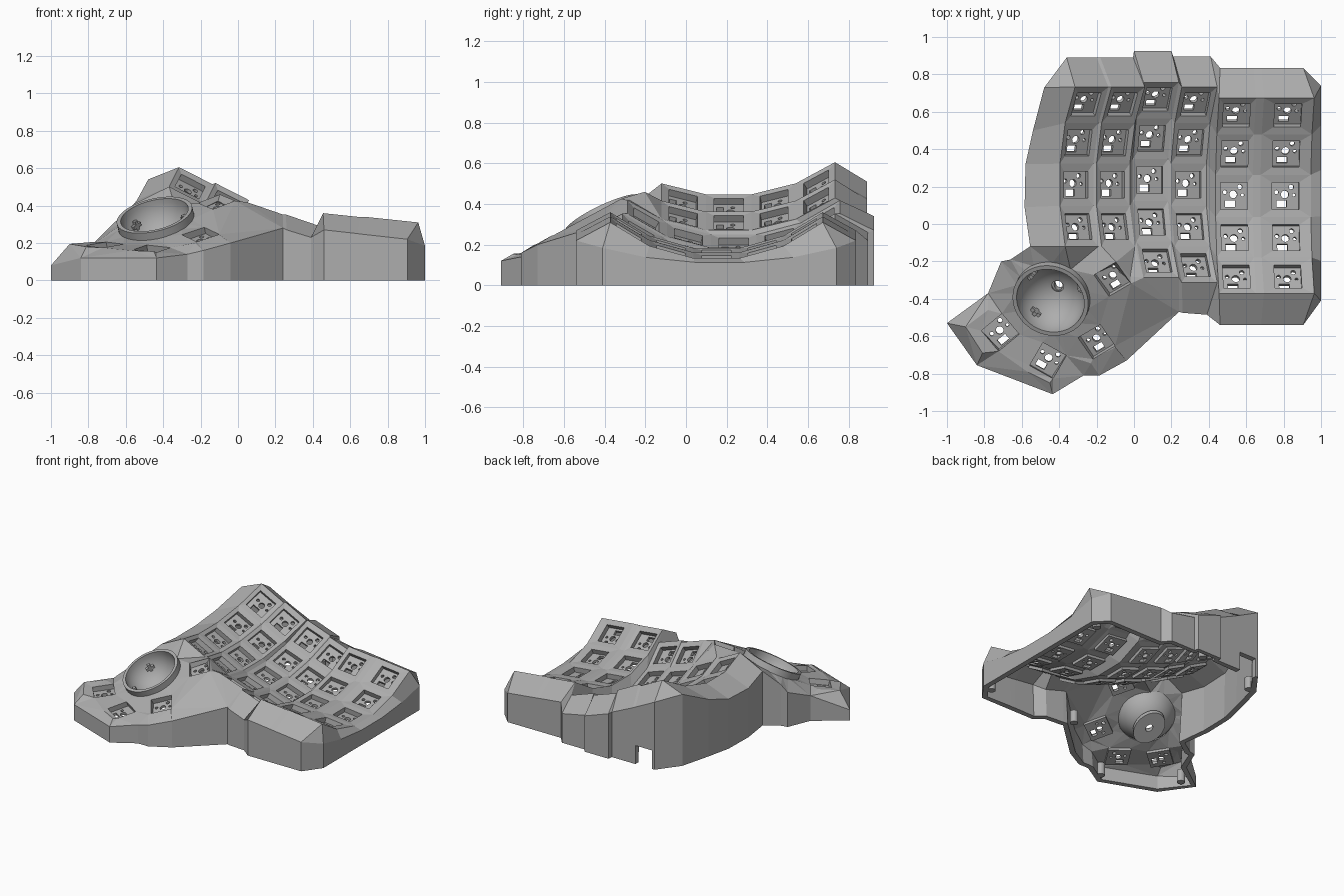
import bpy, bmesh
from math import sin, cos, pi, radians
from mathutils import Vector, Matrix
from mathutils.geometry import delaunay_2d_cdt

if "Cube" in bpy.data.objects:
    bpy.data.objects.remove(bpy.data.objects["Cube"])

grey = bpy.data.materials.new("case_grey")
grey.use_nodes = True
grey.diffuse_color = (0.42, 0.42, 0.42, 1)
grey.node_tree.nodes["Principled BSDF"].inputs["Base Color"].default_value = (0.42, 0.42, 0.42, 1)

RADIUS, STEP, HOLE, WALL = 0.83, radians(15.6), 0.072, 0.04
# key columns: centre x, y, z, tilt, half width, first row
COLUMNS = [(-.31, .21, .395, 27, .1, -1), (-.115, .21, .31, 27, .1, -1),
           (.085, .235, .21, 19, .1, -2), (.29, .21, .145, 19, .1, -2),
           (.535, .15, .165, 6, .1, -2), (.81, .15, .14, 6, .135, -2)]


def make_object(name, bm, matrix=None):
    mesh = bpy.data.meshes.new(name)
    bm.to_mesh(mesh)
    bm.free()
    mesh.materials.append(grey)
    return place(name, mesh, matrix)


def place(name, mesh, matrix=None):
    ob = bpy.data.objects.new(name, mesh)
    bpy.context.collection.objects.link(ob)
    if matrix:
        ob.matrix_world = matrix
    return ob


def inside(p, poly):
    hit = False
    for a, b in zip(poly, poly[1:] + poly[:1]):
        if (a.y > p.y) != (b.y > p.y) and p.x < (b.x - a.x) * (p.y - a.y) / (b.y - a.y) + a.x:
            hit = not hit
    return hit


def sheet(outer, holes, extra=()):
    """Triangles filling an outline around its holes."""
    pts, edges = [], []
    for loop in [outer] + holes:
        s, n = len(pts), len(loop)
        pts += loop
        edges += [(s + i, s + (i + 1) % n) for i in range(n)]
    pts += list(extra)
    verts, _, faces = delaunay_2d_cdt([p.xy for p in pts], edges, [], 0, 1e-5)[:3]
    tris = []
    for f in faces:
        mid = sum((verts[i] for i in f), Vector((0, 0))) / len(f)
        if inside(mid, outer) and not any(inside(mid, h) for h in holes):
            tris.append([min(pts, key=lambda p: (p.xy - verts[i]).length) for i in f])
    return tris


class Skin:
    """Mesh builder that shares matching corners."""
    def __init__(self):
        self.bm, self.cache = bmesh.new(), {}

    def face(self, *points):
        vs = []
        for p in points:
            key = tuple(round(c, 4) for c in p)
            if key not in self.cache:
                self.cache[key] = self.bm.verts.new(p)
            if self.cache[key] not in vs:
                vs.append(self.cache[key])
        if len(vs) > 2 and not self.bm.faces.get(vs):
            self.bm.faces.new(vs)


def frame(c):
    a = radians(COLUMNS[c][3])
    return Vector((cos(a), 0, -sin(a))), Vector((sin(a), 0, cos(a)))


def point(c, u, k):
    xd, n = frame(c)
    t = k * STEP
    return (Vector(COLUMNS[c][:3]) + xd * u + Vector((0, RADIUS * sin(t), 0))
            + n * RADIUS * (1 - cos(t)))


def edge(c, side, k):
    return point(c, side * COLUMNS[c][4], k)


def pose(origin, x, z):
    z = z.normalized()
    y = z.cross(x).normalized()
    m = Matrix((y.cross(z), y, z)).transposed().to_4x4()
    m.translation = origin
    return m


def square(m, h=HOLE):
    return [m @ Vector((sx * h, sy * h, 0)) for sx, sy in ((-1, -1), (1, -1), (1, 1), (-1, 1))]


skin = Skin()
keys = []

# curved key columns with square openings, and the strips joining them
for c, col in enumerate(COLUMNS):
    xd, n = frame(c)
    for r in range(col[5], 3):
        m = pose(point(c, 0, r), xd, n * cos(r * STEP) - Vector((0, sin(r * STEP), 0)))
        keys.append(m)
        rim = [edge(c, s, r + d) for s, d in ((-1, -.5), (1, -.5), (1, .5), (-1, .5))]
        hole = square(m)
        for i in range(4):
            j = (i + 1) % 4
            skin.face(rim[i], rim[j], hole[j], hole[i])
        if c < 5:
            skin.face(edge(c, 1, r - .5), edge(c + 1, -1, r - .5),
                      edge(c + 1, -1, r + .5), edge(c, 1, r + .5))
skin.face(edge(2, -1, -2.5), edge(2, -1, -1.5), edge(1, 1, -1.5))

# perimeter: inner edge, outer x, y, top height, bottom height
F, B = -2.5, 2.5
ring = [(edge(0, -1, k), x, y, z, 0) for k, x, y, z in
        ((-1.5, -.555, -.12, .41), (-.5, -.585, .09, .37), (.5, -.58, .32, .375),
         (1.5, -.54, .5, .43), (B, -.48, .73, .54))]
ring += [(edge(c, s, B), x, y, z, b) for c, s, x, y, z, b in
         ((0, -1, -.36, .89, .51, 0), (0, -1, -.34, .89, .5, 0), (0, -1, -.34, .89, .5, .14),
          (0, 1, -.2, .89, .43, .14), (0, 1, -.2, .89, .43, 0), (1, -1, -.18, .89, .42, 0),
          (1, 1, -.005, .89, .34, 0), (2, -1, 0, .925, .34, 0), (2, 1, .2, .925, .27, 0),
          (3, -1, .21, .895, .26, 0), (3, 1, .41, .895, .22, 0), (4, -1, .46, .835, .27, 0),
          (4, 1, .64, .835, .25, 0), (5, -1, .68, .835, .245, 0), (5, 1, .905, .835, .22, 0))]
for k in (B, 1.5, .5, -.5, -1.5, F):
    p = edge(5, 1, k)
    ring.append((p, 1, max(-.445, min(.745, p.y * 1.1)), p.z * .4 + .06, 0))
ring += [(edge(c, s, F), x, y, z, 0) for c, s, x, y, z in
         ((5, 1, .905, -.54, .22), (5, -1, .68, -.54, .245), (4, 1, .64, -.54, .25),
          (4, -1, .46, -.54, .27), (3, 1, .39, -.485, .23), (3, -1, .26, -.475, .27),
          (2, 1, .24, -.47, .28))]
corner = Vector(ring[-1][1:4])
thumb = [Vector(p) for p in
         ((-.04, -.73, .2), (-.185, -.81, .16), (-.27, -.81, .14), (-.435, -.91, .12),
          (-.84, -.755, .12), (-1, -.53, .08), (-.78, -.37, .19), (-.71, -.2, .26),
          (-.66, -.19, .31))]
ring += [(None, *p, 0) for p in thumb]
for a, b in zip(ring, ring[1:] + ring[:1]):
    ta, tb = Vector(a[1:4]), Vector(b[1:4])
    if a[0] and b[0]:
        skin.face(a[0], b[0], tb, ta)
    if (ta - tb).length > 1e-4:
        skin.face(ta, tb, Vector((b[1], b[2], b[4])), Vector((a[1], a[2], a[4])))

# thumb cluster: four tilted key openings around the ball cup
thumb_keys = [pose(Vector(o), Vector((cos(radians(t)), sin(radians(t)), 0)), Vector(n))
              for o, t, n in (((-.115, -.295, .42), 35, (-.15, -.4, 1)),
                              ((-.2, -.63, .245), 35, (-.1, -.4, 1)),
                              ((-.46, -.73, .17), -30, (0, -.2, 1)),
                              ((-.715, -.58, .19), 40, (-.05, -.15, 1)))]
keys += thumb_keys
cup = pose(Vector((-.447, -.41, .35)), Vector((1, 0, 0)), Vector((-.24, -.48, 1)))
cup_hole = [cup @ Vector((.2 * cos(i * pi / 12), .2 * sin(i * pi / 12), -.045)) for i in range(24)]
outline = [corner] + thumb + [Vector(ring[0][1:4])]
outline += [edge(c, s, -1.5) for c in (0, 1) for s in (-1, 1)]
outline += [edge(2, -1, F), edge(2, 1, F)]
ridges = [Vector(p) for p in
          ((-.9, -.55, .195), (-.81, -.69, .18), (-.78, -.46, .205), (-.45, -.85, .155),
           (-.57, -.79, .16), (-.1, -.66, .245), (-.23, -.745, .2), (-.02, -.28, .42))]
for tri in sheet(outline, [square(m) for m in thumb_keys] + [cup_hole], ridges):
    skin.face(*tri)

bmesh.ops.recalc_face_normals(skin.bm, faces=skin.bm.faces)
if sum(f.normal.z * f.calc_area() for f in skin.bm.faces) < 0:
    bmesh.ops.reverse_faces(skin.bm, faces=skin.bm.faces)
shell = make_object("case_shell", skin.bm)
solid = shell.modifiers.new("wall_thickness", "SOLIDIFY")
solid.thickness, solid.offset = WALL, -1


# switch sockets: pierced plates under every opening
def circle(x, y, r):
    return [Vector((x + r * cos(i * pi / 6), y + r * sin(i * pi / 6), 0)) for i in range(12)]


pins = [circle(0, .008, .021), circle(-.045, .02, .011), circle(.035, .048, .013),
        circle(.05, .005, .009),
        [Vector((x, y, 0)) for x, y in ((-.045, -.06), (.01, -.06), (.01, -.025), (-.045, -.025))]]
socket = Skin()
for tri in sheet(square(Matrix(), .08), pins):
    socket.face(*tri)
bmesh.ops.recalc_face_normals(socket.bm, faces=socket.bm.faces)
top = bmesh.ops.extrude_face_region(socket.bm, geom=socket.bm.faces[:])
bmesh.ops.translate(socket.bm, vec=(0, 0, -.02),
                    verts=[v for v in top["geom"] if isinstance(v, bmesh.types.BMVert)])
bmesh.ops.recalc_face_normals(socket.bm, faces=socket.bm.faces)
down = Matrix.Translation((0, 0, -.038))
first = make_object("key_socket", socket.bm, keys[0] @ down)
for m in keys[1:]:
    place("key_socket", first.data, m @ down)


# ball cup and the oval sensor plate beneath it
def lathe(name, profile, matrix):
    bm = bmesh.new()
    vs = [bm.verts.new((r, 0, z)) for r, z in profile]
    es = [bm.edges.new((vs[i - 1], vs[i])) for i in range(len(vs))]
    bmesh.ops.spin(bm, geom=vs + es, cent=(0, 0, 0), axis=(0, 0, 1), angle=2 * pi, steps=48)
    bmesh.ops.remove_doubles(bm, verts=bm.verts, dist=1e-5)
    bmesh.ops.recalc_face_normals(bm, faces=bm.faces)
    ob = make_object(name, bm, matrix)
    bpy.ops.object.select_all(action="DESELECT")
    ob.select_set(True)
    bpy.context.view_layer.objects.active = ob
    bpy.ops.object.shade_smooth_by_angle()
    return ob


arc = [radians(10 + 8 * i) for i in range(11)]
bowl = [(.185 * sin(t), -.185 * cos(t)) for t in arc]
under = [(.212 * sin(t), -.212 * cos(t)) for t in reversed(arc[:8])]
lathe("ball_cup", bowl + [(.19, 0), (.207, 0), (.207, -.07)] + under, cup)
lathe("sensor_plate", [(.03, -.2), (.13, -.2), (.13, -.235), (.03, -.235)],
      cup @ Matrix.Diagonal((.75, 1, 1, 1)))


def block(name, size, matrix):
    bm = bmesh.new()
    bmesh.ops.create_cube(bm, size=1, matrix=Matrix.Diagonal((*size, 1)))
    make_object(name, bm, matrix)


# bearing holders inside the cup
for turn in (20, 140, 230):
    spot = Matrix.Rotation(radians(turn), 4, "Z") @ Matrix.Translation((.155, 0, -.09))
    block("bearing_holder", (.02, .06, .02), cup @ spot)
    block("bearing_holder", (.02, .02, .06), cup @ spot)

# screw posts standing inside the rim
for x, y in ((.92, .7), (.92, -.42), (.1, .85), (-.42, .72), (-.88, -.55), (-.4, -.83), (.2, -.4)):
    bm = bmesh.new()
    bmesh.ops.create_cone(bm, cap_ends=True, segments=20, radius1=.028, radius2=.028, depth=.09)
    make_object("screw_post", bm, Matrix.Translation((x, y, .045)))
